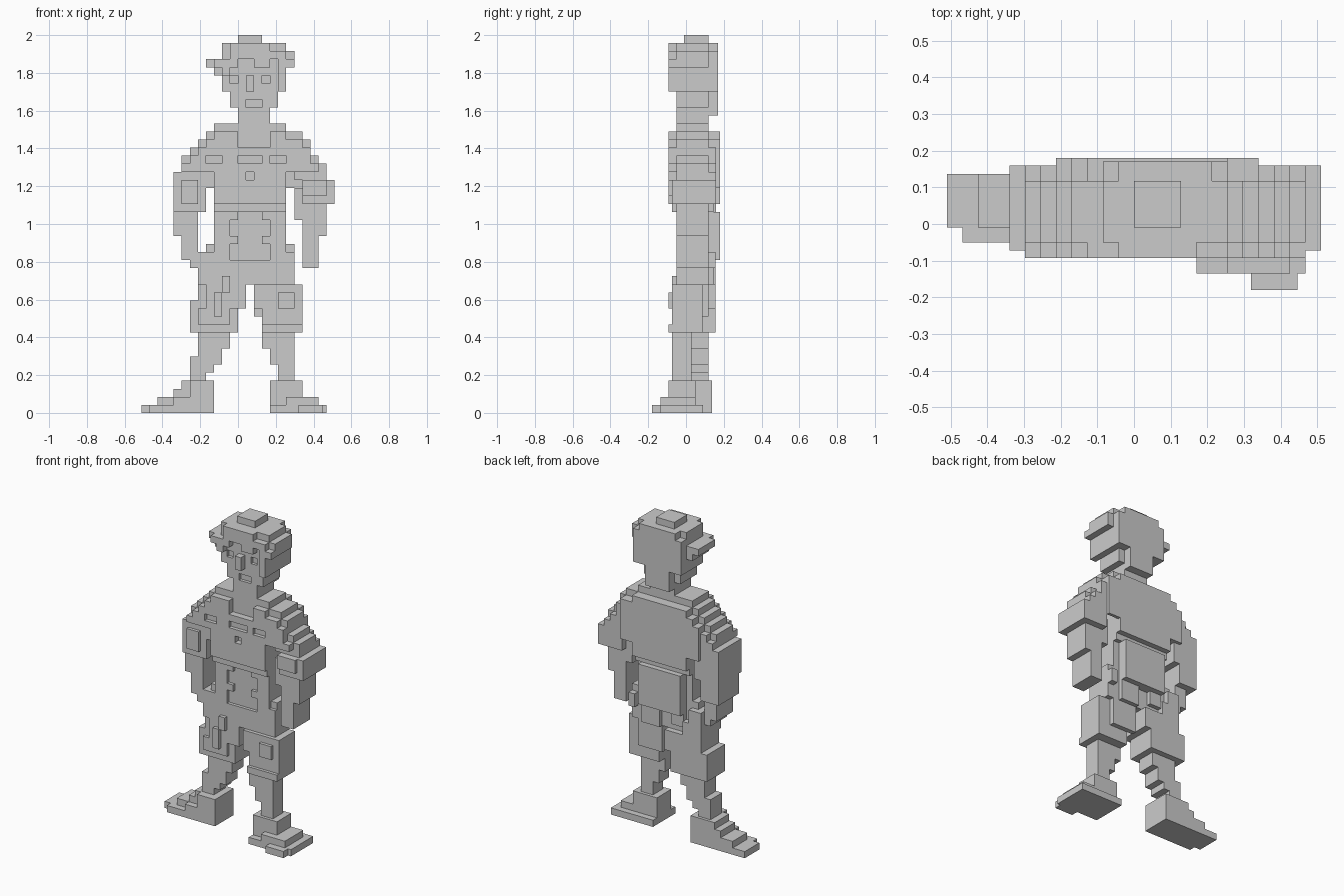
import bpy
import bmesh

if "Cube" in bpy.data.objects:
    bpy.data.objects.remove(bpy.data.objects["Cube"], do_unlink=True)

UNIT = 2 / 47          # edge of one building block
MIDDLE = 12            # block column at the centre line

# Named depths, front to back
TOE, TIP, CHEST, SLEEVE, BODY, BELLY = -0.18, -0.135, -0.093, -0.073, -0.05, -0.03
REAR, HIP, BACK = 0.118, 0.16, 0.18

grey = bpy.data.materials.new("plain grey")
grey.use_nodes = True
grey.diffuse_color = (0.6, 0.6, 0.6, 1)
grey.node_tree.nodes["Principled BSDF"].inputs["Base Color"].default_value = grey.diffuse_color


def outline(base, runs):
    """Stepped outline from (rows, left column, right column) runs, bottom up."""
    left, right, row = [], [], base
    for rows, start, end in runs:
        for side, column in ((left, start), (right, end)):
            for level in (row, row + rows):
                point = ((column - MIDDLE) * UNIT, level * UNIT)
                if len(side) > 1 and side[-1][0] == side[-2][0] == point[0]:
                    side.pop()
                if not side or side[-1] != point:
                    side.append(point)
        row += rows
    return right + left[::-1]


def add_slab(bm, front, back, base, runs):
    """Extrude a stepped outline from front to back."""
    ring = [bm.verts.new((x, front, z)) for x, z in outline(base, runs)]
    face = bm.faces.new(ring)
    moved = bmesh.ops.extrude_face_region(bm, geom=[face])["geom"]
    verts = [v for v in moved if isinstance(v, bmesh.types.BMVert)]
    bmesh.ops.translate(bm, verts=verts, vec=(0, back - front, 0))


def part(name, *slabs):
    bm = bmesh.new()
    for front, back, base, *runs in slabs:
        add_slab(bm, front, back, base, runs)
    bmesh.ops.recalc_face_normals(bm, faces=bm.faces)
    mesh = bpy.data.meshes.new(name)
    bm.to_mesh(mesh)
    bm.free()
    mesh.materials.append(grey)
    obj = bpy.data.objects.new(name, mesh)
    bpy.context.collection.objects.link(obj)
    return obj


def carve(target, name, *slabs):
    """Cut shallow recesses with a hidden helper."""
    cutter = part(name, *slabs)
    cutter.hide_render = True
    cutter.hide_viewport = True
    cutter.display_type = "WIRE"
    cut = target.modifiers.new("recess", "BOOLEAN")
    cut.operation = "DIFFERENCE"
    cut.solver = "EXACT"
    cut.object = cutter


# Head: face block, nose, and hair wrapped around it
face = part("face", (BODY, REAR, 36, (2, 12, 16), (2, 11, 17), (5, 11, 18)))
carve(face, "face_cutter",
      (CHEST, BELLY, 38, (1, 13, 15)),
      (CHEST, BELLY, 41, (1, 11, 12)),
      (CHEST, BELLY, 41, (1, 15, 16)))
part("nose", (CHEST, BODY, 40, (2, 13, 14)))
part("hair_top",
     (-0.01, REAR, 46, (1, 12, 15)),
     (BODY, REAR, 45, (1, 10, 18)))
part("hair_fringe",
     (CHEST, BODY, 44, (1, 11, 18), (1, 11, 16)),
     (CHEST, BODY, 43, (1, 9, 12)),
     (CHEST, BODY, 42, (1, 10, 11)),
     (CHEST, BODY, 43, (1, 14, 16)))
part("hair_left_side", (CHEST, REAR, 40, (3, 17, 18), (1, 17, 19)),
     (BODY, REAR, 44, (1, 17, 19)))
part("hair_right_side",
     (BODY, REAR, 40, (2, 10, 11), (1, 9, 11), (1, 8, 11), (1, 10, 11)))
part("hair_back",
     (REAR, BACK - 0.01, 37, (3, 12, 16), (5, 10, 18), (1, 11, 17)))

# Upper body: the front and back layers sit one step below the shoulders
shoulders = [(1, 5, 23), (1, 5, 22), (1, 6, 21), (1, 7, 21), (1, 8, 20), (1, 9, 18)]
chest = part("chest", (CHEST, BODY, 26, (4, 9, 18), *shoulders[1:]))
carve(chest, "chest_cutter",
      (TIP, REAR, 33, (4, 12, 16)),
      (TIP, BODY - 0.02, 31, (1, 8, 10)),
      (TIP, BODY - 0.02, 31, (1, 12, 15)),
      (TIP, BODY - 0.02, 31, (1, 16, 18)),
      (TIP, BODY - 0.005, 29, (1, 13, 14)))
part("upper_body", (BODY, REAR, 26, (4, 9, 18), *shoulders))
part("upper_back",
     (REAR, HIP, 26, (4, 9, 18), *shoulders[1:]),
     (HIP, BACK, 26, (2, 9, 18), (5, 7, 20), (1, 8, 20), (1, 9, 18)))

# Waist with front fastenings, and the panel on the back
part("waist", (BELLY, REAR, 18, (3, 8, 19), (5, 9, 18)))
part("waist_sides", (BODY, BELLY, 18, (7, 9, 11)), (BODY, BELLY, 18, (7, 16, 18)))
part("shirt_hem", (SLEEVE, BELLY, 25, (1, 9, 18)), (REAR, HIP - 0.015, 25, (1, 9, 18)))
part("fastenings", *[(BODY, BELLY, row, (1, col, col + 1))
                     for row in (21, 24) for col in (11, 15)])
part("back_panel", (REAR, BACK, 19, (6, 10, 17)))
part("belt", (BODY, BELLY, 18, (1, 11, 16)))

# Arms: sleeve, forearm and hand
part("left_arm",
     (BODY, HIP, 29, (1, 19, 23)),
     (SLEEVE, HIP, 26, (3, 20, 24)),
     (CHEST, SLEEVE, 27, (2, 20, 23)),
     (BODY, REAR, 22, (2, 20, 23), (2, 19, 23), (2, 19, 20)),
     (BODY, REAR, 18, (4, 20, 22)))
part("right_arm",
     (SLEEVE, HIP, 25, (3, 4, 8), (2, 4, 9)),
     (CHEST, SLEEVE, 26, (3, 5, 7)),
     (BODY, HIP, 22, (3, 4, 7)),
     (BODY, REAR, 18, (1, 6, 8), (3, 5, 7)))

# Hips and loose shorts
part("hips", (BODY, REAR, 16, (2, 7, 19)))
part("side_pockets",
     (BODY, HIP - 0.005, 18, (2, 7, 9)),
     (BODY, HIP - 0.005, 18, (2, 18, 19)))
part("right_thigh",
     (BODY + 0.02, HIP - 0.005, 10, (3, 6, 12), (1, 6, 13), (2, 7, 13)),
     (BODY, BODY + 0.02, 11, (2, 7, 11), (3, 8, 13)),
     (REAR, HIP - 0.005, 16, (2, 7, 10)))
part("left_thigh",
     (SLEEVE, REAR - 0.03, 10, (3, 15, 20), (3, 14, 20)),
     (CHEST, SLEEVE, 10, (1, 15, 20)),
     (CHEST, SLEEVE, 13, (2, 17, 19)),
     (REAR - 0.03, REAR, 12, (4, 14, 18)))
part("shorts_trim", (SLEEVE, BODY, 12, (3, 9, 10), (2, 10, 11)))
part("seat", (REAR, HIP - 0.015, 17, (2, 10, 12)), (REAR, HIP - 0.015, 16, (3, 14, 17)))

# Lower legs
part("right_shin",
     (0, REAR, 4, (1, 6, 8), (1, 6, 9), (1, 6, 10), (1, 7, 10), (2, 7, 11)))
part("left_shin",
     (SLEEVE, 0.03, 4, (2, 17, 19), (2, 16, 19), (2, 15, 19)))

# Shoes turned outwards
part("right_shoe",
     (-0.01, 0.137, 0, (1, 0, 9), (1, 2, 9), (1, 4, 9), (1, 5, 9)),
     (BODY, -0.01, 0, (1, 1, 9), (1, 4, 9), (2, 6, 9)))
part("left_shoe",
     (CHEST, 0.05, 0, (1, 16, 23), (1, 16, 22), (2, 16, 20)),
     (0.05, 0.09, 0, (1, 16, 23)),
     (TIP, CHEST, 0, (1, 16, 23), (1, 18, 22)),
     (TOE, TIP, 0, (1, 19.5, 22.5)))
